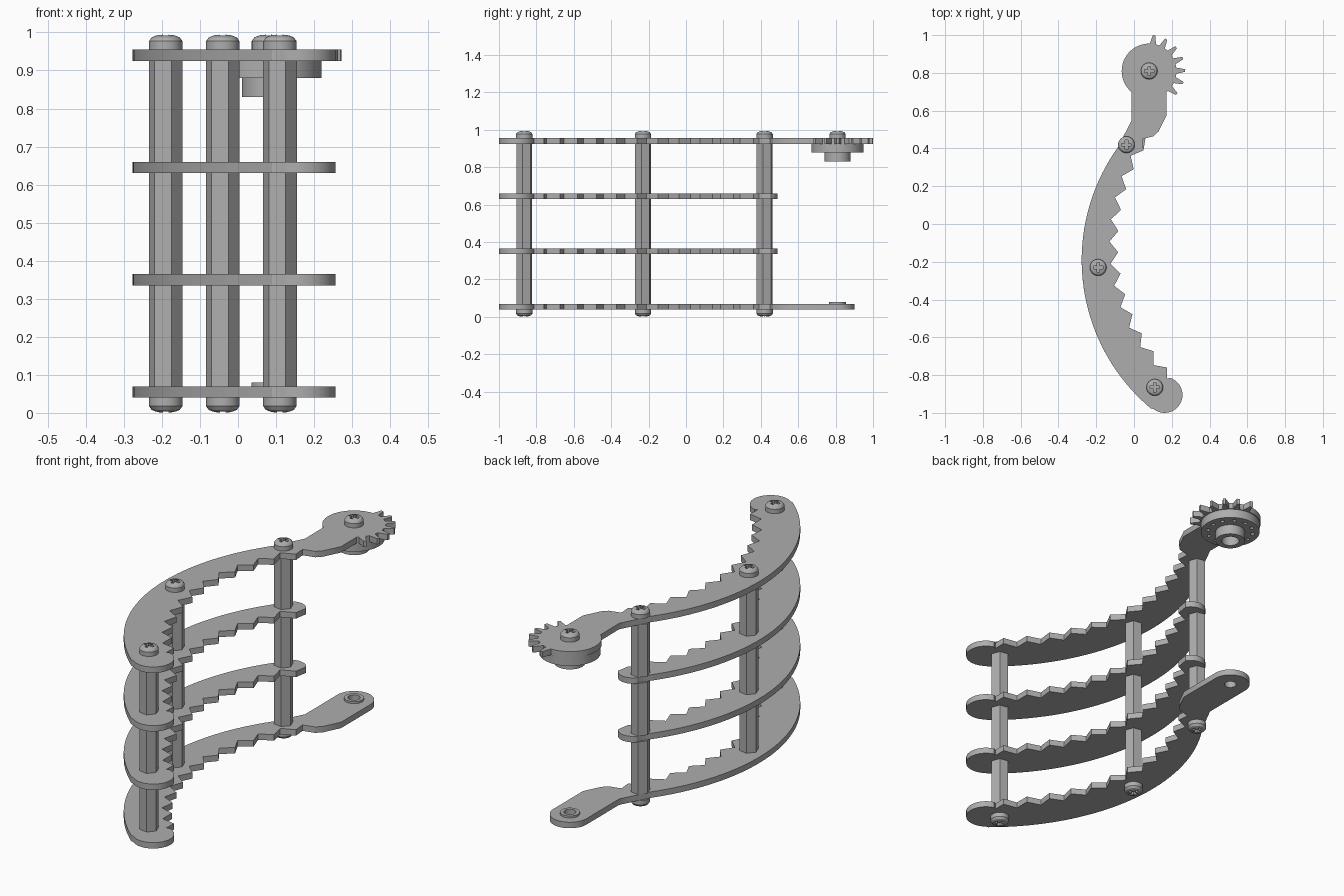
import bpy, bmesh
from math import sin, cos, radians, pi
from mathutils import Matrix, Vector

if "Cube" in bpy.data.objects:
    bpy.data.objects.remove(bpy.data.objects["Cube"])

grey = bpy.data.materials.new("plain grey")
grey.use_nodes = True
tone = (0.42, 0.42, 0.42, 1)
grey.diffuse_color = tone
grey.node_tree.nodes["Principled BSDF"].inputs["Base Color"].default_value = tone

THICK = 0.03
LEVELS = (0.04, 0.335, 0.63, 0.925)
HUB = (0.08, 0.81)
POSTS = {"front": (0.11, -0.865), "middle": (-0.19, -0.23), "back": (-0.04, 0.42)}


def make_object(name, bm):
    bmesh.ops.recalc_face_normals(bm, faces=bm.faces[:])
    mesh = bpy.data.meshes.new(name)
    bm.to_mesh(mesh)
    bm.free()
    mesh.materials.append(grey)
    obj = bpy.data.objects.new(name, mesh)
    bpy.context.collection.objects.link(obj)
    return obj


def finish(obj):
    bpy.ops.object.select_all(action='DESELECT')
    bpy.context.view_layer.objects.active = obj
    obj.select_set(True)
    bpy.ops.object.shade_smooth_by_angle(angle=radians(30))


def prism(name, outline, z, height):
    bm = bmesh.new()
    face = bm.faces.new([bm.verts.new((x, y, z)) for x, y in outline])
    top = bmesh.ops.extrude_face_region(bm, geom=[face])["geom"]
    bmesh.ops.translate(bm, verts=[v for v in top if isinstance(v, bmesh.types.BMVert)],
                        vec=(0, 0, height))
    return make_object(name, bm)


def arc(center, r, start, end, steps):
    return [(center[0] + r * cos(radians(start + (end - start) * i / steps)),
             center[1] + r * sin(radians(start + (end - start) * i / steps)))
            for i in range(steps + 1)]


def disc(name, center, r, z, height, sides=48, turn=0):
    return prism(name, arc(center, r, turn, turn + 360, sides)[:-1], z, height)


def cut(obj, cutters):
    for cutter in cutters:
        mod = obj.modifiers.new("cut", 'BOOLEAN')
        mod.operation = 'DIFFERENCE'
        mod.solver = 'EXACT'
        mod.object = cutter
        bpy.context.view_layer.objects.active = obj
        bpy.ops.object.modifier_apply(modifier=mod.name)
        bpy.data.objects.remove(cutter)


# Serrated crescent shared by every plate
def serrated_edge():
    edge = arc((0.162, -0.905), 0.095, -129, 74, 20) + [(0.174, -0.82)]
    tips = [Vector(p) for p in arc((0.878, -0.102), 0.963, 223.1, 149.3, 11)]
    for a, b in zip(tips, tips[1:]):
        along = (b - a).normalized()
        valley = (a + b) / 2 + 0.047 * Vector((-along.y, along.x))
        edge += [tuple(a), tuple(valley)]
    return edge + [tuple(tips[-1])]


def outer_edge(start):
    return arc((0.749, -0.191), 1.026, start, 230, 40)


ARM_INNER = [(0.045, 0.45), (0.105, 0.465), (0.13, 0.49), (0.172, 0.575)]
ARM_OUTER = [(-0.012, 0.66), (-0.012, 0.55), (-0.03, 0.515)]


# Round hub head with a partial row of gear teeth
def gear_head():
    pts = arc(HUB, 0.145, -50.6, -47, 1)
    for i in range(7):
        a = -40 + i * 20.33
        for offset, r in ((-6.5, 0.145), (-2, 0.19), (2, 0.192), (6.5, 0.145)):
            pts += arc(HUB, r, a + offset, a + offset, 1)[:1]
    return pts + arc(HUB, 0.145, 92, 230, 28)


bottom_plate = prism("bottom_plate", serrated_edge() + ARM_INNER
                     + arc(HUB, 0.092, 0, 180, 24) + ARM_OUTER + outer_edge(144.5),
                     LEVELS[0], THICK)
cut(bottom_plate, [disc("hole", HUB, 0.028, 0, 0.2)])
finish(bottom_plate)

for name, z in zip(("lower_middle_plate", "upper_middle_plate"), LEVELS[1:3]):
    finish(prism(name, serrated_edge() + arc((0, 0.42), 0.07, 30, 140, 12)
                 + outer_edge(142), z, THICK))

finish(prism("top_plate", serrated_edge() + ARM_INNER + gear_head()
             + ARM_OUTER[1:] + outer_edge(144.5), LEVELS[3], THICK))

# Pivot ring on the bottom plate
ring = disc("pivot_ring", HUB, 0.045, 0.07, 0.01)
cut(ring, [disc("hole", HUB, 0.028, 0, 0.2)])
finish(ring)

# Drive hub below the gear head
horn = disc("hub_disc", HUB, 0.14, 0.88, 0.045)
cut(horn, [disc("hole", p, 0.01, 0.86, 0.035, 12) for p in arc(HUB, 0.108, 0, 360, 12)[:-1]])
cut(horn, [disc("bore", HUB, 0.042, 0.86, 0.04, 24)])
finish(horn)
boss = disc("hub_boss", HUB, 0.07, 0.83, 0.05)
cut(boss, [disc("bore", HUB, 0.042, 0.8, 0.1, 24)])
finish(boss)


# Pan-head screw with a cross recess
def screw(name, center, z, up):
    profile = [(0, 0), (0.044, 0), (0.044, 0.022), (0.037, 0.032), (0.022, 0.038), (0, 0.04)]
    bm = bmesh.new()
    verts = [bm.verts.new((r, 0, h)) for r, h in profile]
    edges = [bm.edges.new(pair) for pair in zip(verts, verts[1:])]
    bmesh.ops.spin(bm, geom=verts + edges, cent=(0, 0, 0), axis=(0, 0, 1),
                   angle=2 * pi, steps=32, use_duplicate=False)
    bmesh.ops.remove_doubles(bm, verts=bm.verts[:], dist=0.0005)
    head = make_object(name, bm)
    w, l = 0.007, 0.025
    cross = [(w, w), (w, l), (-w, l), (-w, w), (-l, w), (-l, -w),
             (-w, -w), (-w, -l), (w, -l), (w, -w), (l, -w), (l, w)]
    cut(head, [prism("cross", cross, 0.022, 0.05)])
    head.data.transform(Matrix.Translation((*center, z))
                        @ Matrix.Rotation(0 if up else pi, 4, 'X'))
    finish(head)


# Hexagonal posts, each screwed at both ends
for name, center in POSTS.items():
    for low, high in zip(LEVELS, LEVELS[1:]):
        finish(disc(name + "_post", center, 0.0452, low + THICK, high - low - THICK, 6, -10))
    screw(name + "_top_screw", center, LEVELS[3] + THICK, True)
    screw(name + "_bottom_screw", center, LEVELS[0], False)
screw("hub_screw", HUB, LEVELS[3] + THICK, True)
